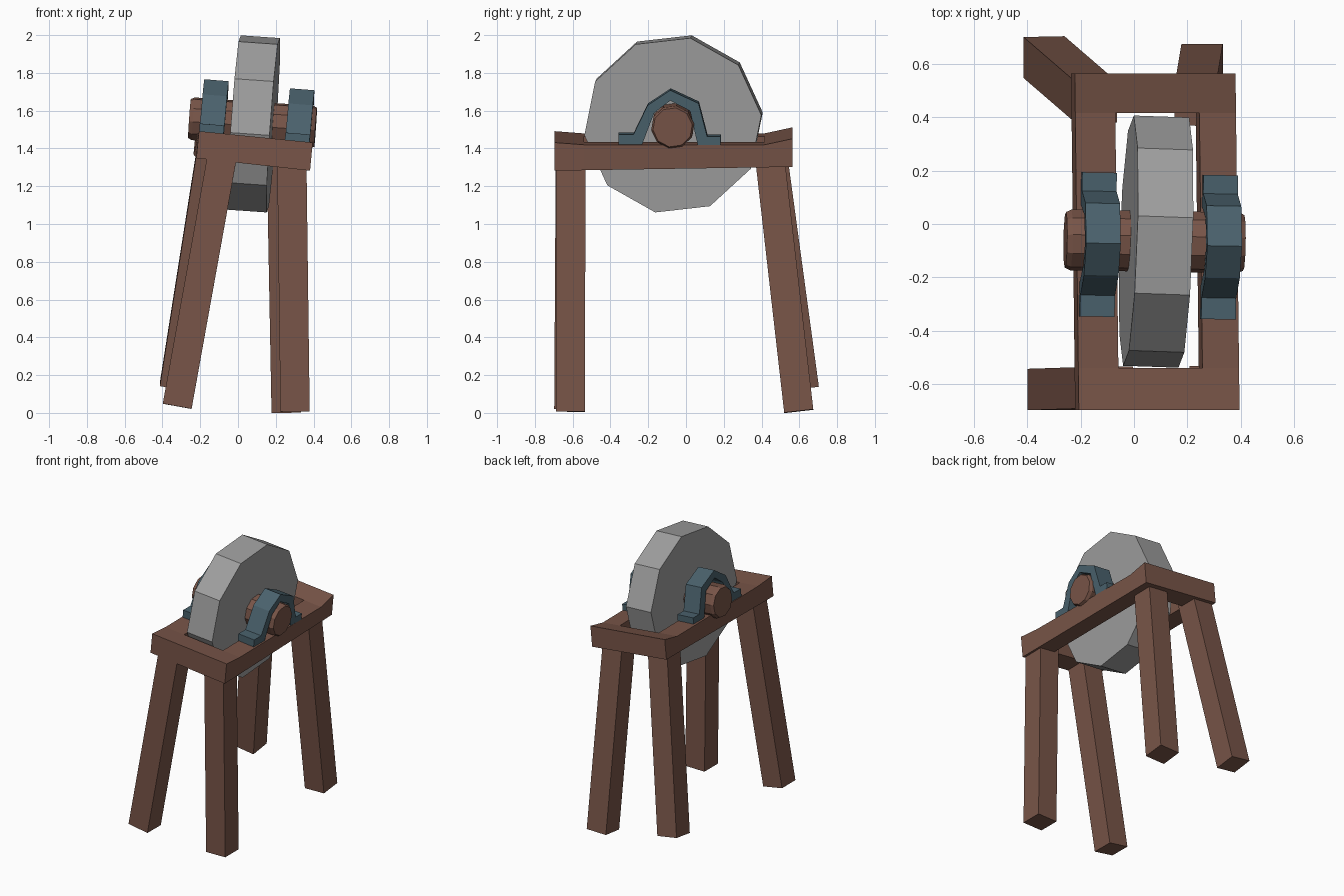
import bpy, bmesh, math
from mathutils import Vector, Matrix

if "Cube" in bpy.data.objects:
    bpy.data.objects.remove(bpy.data.objects["Cube"])


def material(name, rgb):
    m = bpy.data.materials.new(name)
    m.use_nodes = True
    m.diffuse_color = (*rgb, 1)
    m.node_tree.nodes["Principled BSDF"].inputs["Base Color"].default_value = (*rgb, 1)
    return m


wood = material("brown wood", (0.19, 0.091, 0.065))
stone = material("grey stone", (0.342, 0.342, 0.342))
iron = material("blue iron", (0.068, 0.12, 0.15))


def finish(bm, name, mat):
    bmesh.ops.recalc_face_normals(bm, faces=bm.faces)
    mesh = bpy.data.meshes.new(name)
    bm.to_mesh(mesh)
    bm.free()
    mesh.materials.append(mat)
    obj = bpy.data.objects.new(name, mesh)
    bpy.context.scene.collection.objects.link(obj)
    return obj


def lean(location, tilt, yaw):
    return (Matrix.Translation(location) @ Matrix.Rotation(math.radians(yaw), 4, "Z")
            @ Matrix.Rotation(math.radians(tilt), 4, "Y"))


def disc(name, mat, sides, phase, rings, placement):
    """Faceted round body along x, from (x, radius) rings."""
    bm = bmesh.new()
    loops = []
    for x, r in rings:
        angles = [math.radians(phase) + math.tau * i / sides for i in range(sides)]
        loops.append([bm.verts.new((x, r * math.cos(a), r * math.sin(a))) for a in angles])
    for a, b in zip(loops, loops[1:]):
        for i in range(sides):
            j = (i + 1) % sides
            bm.faces.new((a[i], a[j], b[j], b[i]))
    bm.faces.new(loops[0])
    bm.faces.new(loops[-1])
    bm.transform(placement)
    return finish(bm, name, mat)


def leg(name, top, bottom, width=0.155):
    """Square post between two points."""
    top, bottom = Vector(top), Vector(bottom)
    axis = (top - bottom).normalized()
    side = (Vector((1, 0, 0)) - axis * axis.x).normalized()
    depth = axis.cross(side)
    turn = Matrix((side, depth, axis)).transposed().to_4x4()
    bm = bmesh.new()
    bmesh.ops.create_cube(bm, size=1)
    bm.transform(Matrix.Translation((top + bottom) / 2) @ turn
                 @ Matrix.Diagonal((width, width, (top - bottom).length, 1)))
    return finish(bm, name, wood)


def bracket(name, placement, width=0.13):
    """Arched strap with two feet, extruded along x."""
    outer = [(-0.275, 0), (-0.275, 0.055), (-0.195, 0.055), (-0.12, 0.21), (0, 0.29),
             (0.15, 0.22), (0.195, 0.045), (0.265, 0.045), (0.265, 0)]
    inner = [(0.145, 0), (0.105, 0.18), (0, 0.235), (-0.085, 0.17), (-0.15, 0)]
    bm = bmesh.new()
    face = bm.faces.new([bm.verts.new((-width / 2, y, z)) for y, z in outer + inner])
    solid = bmesh.ops.extrude_face_region(bm, geom=[face])
    moved = [v for v in solid["geom"] if isinstance(v, bmesh.types.BMVert)]
    bmesh.ops.translate(bm, verts=moved, vec=(width, 0, 0))
    bm.transform(placement)
    return finish(bm, name, iron)


# Frame: rectangular ring with upturned ends
xs = [-0.215, -0.065, 0.25, 0.387]
ys = [-0.697, -0.54, 0.415, 0.563]
curl = [0.012, 0, 0, 0.032]
bm = bmesh.new()
top, base = {}, {}
for i, x in enumerate(xs):
    for j, y in enumerate(ys):
        px = x - 0.012 * y
        top[i, j] = bm.verts.new((px, y, 1.458 - 0.1 * x + curl[j]))
        base[i, j] = bm.verts.new((px - 0.014, y, 1.336 - 0.11 * x + 0.016 * y))
for layer in (top, base):
    for i in range(3):
        for j in range(3):
            if (i, j) != (1, 1):
                bm.faces.new([layer[k] for k in ((i, j), (i + 1, j), (i + 1, j + 1), (i, j + 1))])
for lo, hi, n in ((0, 3, 3), (1, 2, 1)):
    for k in range(lo, lo + n):
        for side in (lo, hi):
            for a, b in (((k, side), (k + 1, side)), ((side, k), (side, k + 1))):
                bm.faces.new((top[a], top[b], base[b], base[a]))
finish(bm, "frame", wood)

# Splayed legs
leg("front_left_leg", (0.285, -0.61, 1.33), (0.302, -0.612, 0.007))
leg("back_left_leg", (0.23, 0.445, 1.34), (0.255, 0.597, 0.009))
leg("front_right_leg", (-0.08, -0.612, 1.38), (-0.322, -0.62, 0.035))
leg("back_right_leg", (-0.14, 0.455, 1.39), (-0.337, 0.625, 0.14))

# Grinding wheel and axle
disc("grinding_wheel", stone, 10, 6.5, [(-0.104, 0.472), (0.104, 0.472)],
     lean((0.083, -0.066, 1.53), 4, -2))
disc("axle", wood, 10, 8, [(-0.335, 0.105), (-0.315, 0.115), (0.315, 0.115), (0.335, 0.105)],
     lean((0.077, -0.065, 1.535), 4, -1))

# Axle brackets
bracket("right_bracket", lean((-0.137, -0.072, 1.472), 4.5, -1))
bracket("left_bracket", lean((0.317, -0.082, 1.424), 4.5, -1))
